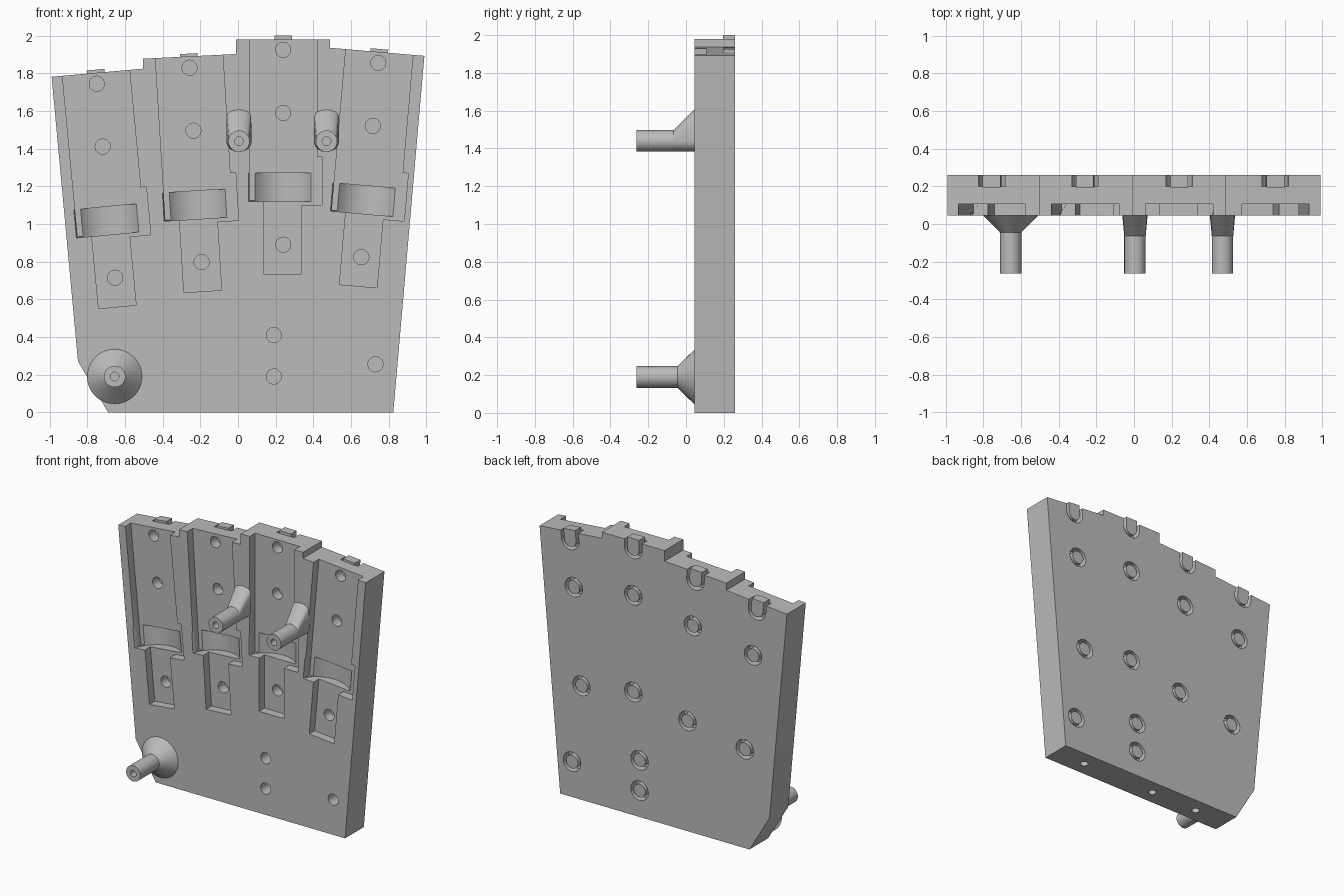
import bpy, bmesh
from math import sin, cos, pi, radians
from mathutils import Matrix

cube = bpy.data.objects.get("Cube")
if cube:
    bpy.data.objects.remove(cube)

FRONT, BACK = 0.045, 0.26
FLOOR, GROOVE = 0.107, 0.20

grey = bpy.data.materials.new("plain grey")
grey.use_nodes = True
grey.diffuse_color = (0.5, 0.5, 0.5, 1)
grey.node_tree.nodes["Principled BSDF"].inputs["Base Color"].default_value = (0.5, 0.5, 0.5, 1)


def finish(name, bm, matrix):
    bmesh.ops.recalc_face_normals(bm, faces=bm.faces)
    bm.transform(matrix)
    mesh = bpy.data.meshes.new(name)
    bm.to_mesh(mesh)
    bm.free()
    mesh.materials.append(grey)
    obj = bpy.data.objects.new(name, mesh)
    bpy.context.collection.objects.link(obj)
    return obj


def loft(name, ring_a, ya, ring_b, yb, matrix=Matrix()):
    """Solid between two matching x-z outlines at two depths."""
    bm = bmesh.new()
    a = [bm.verts.new((x, ya, z)) for x, z in ring_a]
    b = [bm.verts.new((x, yb, z)) for x, z in ring_b]
    bm.faces.new(a)
    bm.faces.new(b[::-1])
    n = len(a)
    for i in range(n):
        j = (i + 1) % n
        bm.faces.new((a[i], b[i], b[j], a[j]))
    return finish(name, bm, matrix)


def prism(name, ring, ya, yb, matrix=Matrix()):
    return loft(name, ring, ya, ring, yb, matrix)


def circle(r, x=0, z=0, n=40):
    return [(x + r * cos(2 * pi * i / n), z + r * sin(2 * pi * i / n)) for i in range(n)]


def arch(r, top):
    """U shape: half circle below, straight sides up to top."""
    half = [(r * cos(pi + pi * i / 20), r * sin(pi + pi * i / 20)) for i in range(21)]
    return half + [(r, top), (-r, top)]


def upright(name, r, height, matrix, n=64):
    """Cylinder whose axis runs along z."""
    bm = bmesh.new()
    bmesh.ops.create_cone(bm, cap_ends=True, segments=n, radius1=r, radius2=r, depth=height)
    return finish(name, bm, matrix)


def carve(obj, cutters):
    bpy.context.view_layer.objects.active = obj
    for cutter in cutters:
        mod = obj.modifiers.new("cut", "BOOLEAN")
        mod.operation = "DIFFERENCE"
        mod.solver = "EXACT"
        mod.object = cutter
        bpy.ops.object.modifier_apply(modifier=mod.name)
        bpy.data.objects.remove(cutter)


# Main plate with stepped top and one clipped corner
outline = [(-0.69, 0), (0.825, 0), (0.99, 1.893), (0.49, 1.936), (0.49, 1.98),
           (-0.01, 1.98), (-0.01, 1.903), (-0.505, 1.878), (-0.505, 1.825),
           (-0.99, 1.782), (-0.85, 0.27)]
plate = prism("plate", outline, FRONT, BACK)
parts, cutters = [plate], []


def peg_hole(x, z, matrix=Matrix()):
    """Blind hole in front, ring groove around a flush peg behind."""
    m = matrix @ Matrix.Translation((x, 0, z))
    cutters.append(prism("hole_cut", circle(0.04), 0, 0.18, m))
    cutters.append(prism("groove_cut", circle(0.07), GROOVE, 0.3, m))
    parts.append(prism("back_peg", circle(0.047), GROOVE - 0.005, BACK, m))


# Four channels, each laid out around its top hole
channel = [(-0.178, 0.3), (-0.178, -0.8), (-0.103, -0.8), (-0.103, -1.19), (0.097, -1.19),
           (0.097, -0.825), (0.21, -0.825), (0.21, -0.57), (0.18, -0.57), (0.18, 0.3)]
for x, z, lean in [(-0.75, 1.745, 5.4), (-0.257, 1.83, 3.5), (0.24, 1.925, 0), (0.745, 1.855, -5)]:
    m = Matrix.Translation((x, 0, z)) @ Matrix.Rotation(-radians(lean), 4, "Y")
    cutters.append(prism("channel_cut", channel, -0.1, FLOOR, m))
    cutters.append(upright("cradle_cut", 0.197, 0.15, m @ Matrix.Translation((0, -0.022, -0.73))))
    cutters.append(prism("hole_cut", circle(0.04), 0, 0.18, m))
    cutters.append(prism("hook_cut", arch(0.07, 0.3), GROOVE, 0.3, m))
    parts.append(prism("hook_tab", arch(0.047, 0.075), GROOVE - 0.005, BACK, m))
    peg_hole(0, -0.335, m)
    peg_hole(0, -1.035, m)

# Lower holes and the sockets in the bottom edge
for x, z in [(0.19, 0.41), (0.19, 0.19), (0.73, 0.255)]:
    peg_hole(x, z)
for x in (0.57, -0.035, -0.42):
    cutters.append(upright("socket_cut", 0.027, 0.2, Matrix.Translation((x, 0.15, 0)), 24))
carve(plate, cutters)


def post(name, x, z):
    m = Matrix.Translation((x, 0, z))
    obj = prism(name, circle(0.057), -0.262, 0.06, m)
    carve(obj, [prism("bore_cut", circle(0.023), -0.3, -0.15, m)])
    parts.append(obj)
    return m


# Corner post on a flared base
m = post("corner_post", -0.655, 0.19)
parts.append(loft("corner_post_flare", circle(0.057), -0.045, circle(0.147), FLOOR - 0.06, m))

# Two posts between channels, braced from above
brace = [(cx * 1.18, min(1, 3 * s) * 0.13 + 0.04 * s if s > 0 else s * 0.057)
         for cx, s in [(0.057 * cos(2 * pi * i / 40), sin(2 * pi * i / 40)) for i in range(40)]]
for side, x in (("right", 0.005), ("left", 0.47)):
    m = post(side + "_post", x, 1.44)
    parts.append(loft(side + "_post_brace", circle(0.057), -0.065, brace, FRONT + 0.003, m))

# Smooth round walls, keep edges crisp
bpy.ops.object.select_all(action="DESELECT")
for obj in parts:
    obj.select_set(True)
bpy.context.view_layer.objects.active = plate
bpy.ops.object.shade_smooth_by_angle(angle=radians(30))
